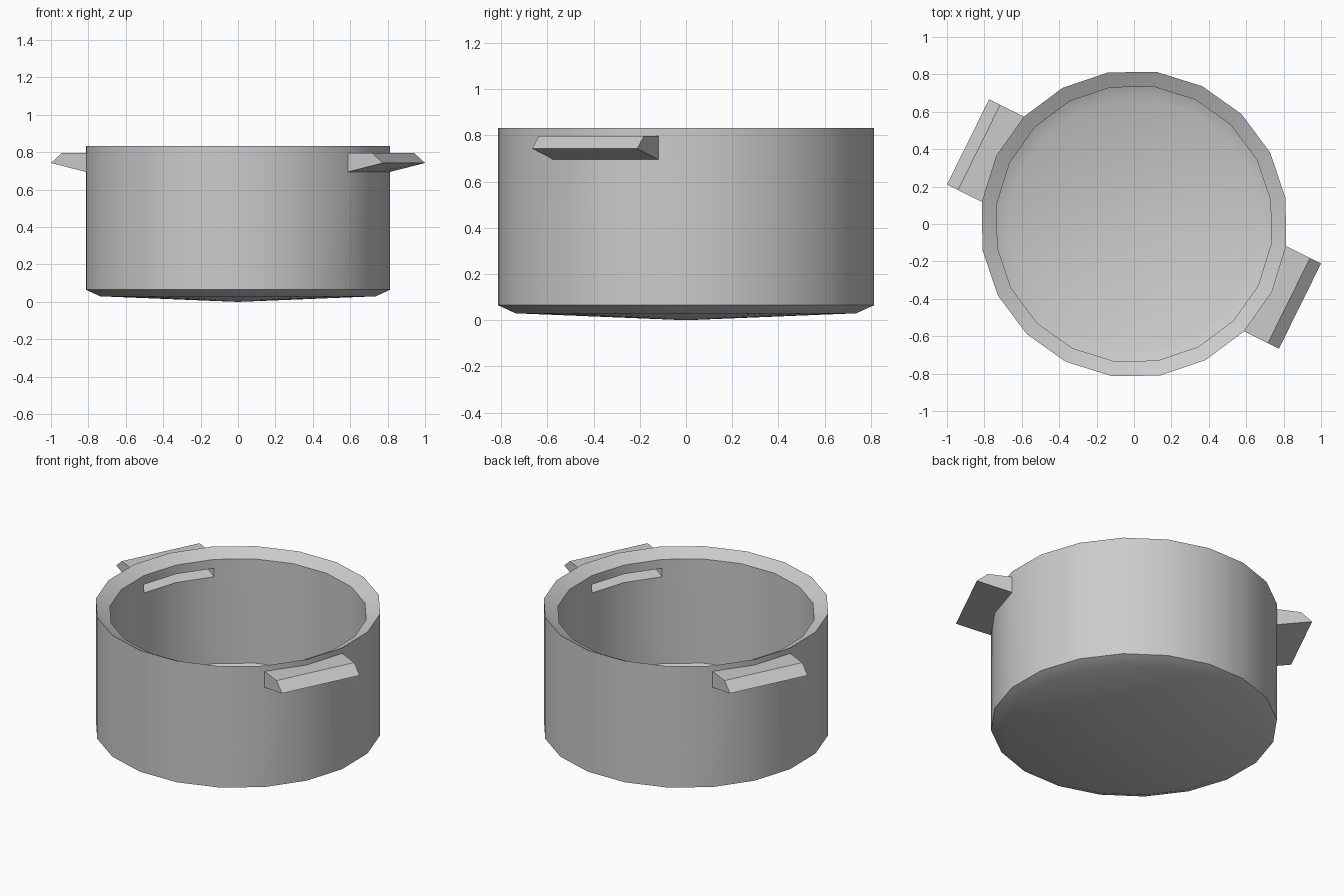
import bpy, bmesh, math

if "Cube" in bpy.data.objects:
    bpy.data.objects.remove(bpy.data.objects["Cube"])

SIDES = 20
TURN = math.radians(-26.3)   # handles sit on this diagonal

# Pot wall profile (radius, height): outside from bottom to rim, then inside down to floor
PROFILE = [(0.745, 0.03), (0.822, 0.065), (0.822, 0.695), (0.822, 0.797), (0.822, 0.833),
           (0.741, 0.79), (0.741, 0.733), (0.741, 0.68), (0.741, 0.13), (0.67, 0.10)]

bm = bmesh.new()


def ring(radius, z):
    return [bm.verts.new((radius * math.cos(2 * math.pi * i / SIDES),
                          radius * math.sin(2 * math.pi * i / SIDES), z))
            for i in range(SIDES)]


def push_out(low, high, mid, tip_low, tip_high):
    """Pull the two wall faces beside column `mid` outwards into a wedge."""
    cols = [(mid + k) % SIDES for k in (-1, 0, 1)]
    side = 1 if mid == 0 else -1
    lo, hi = [low[c] for c in cols], [high[c] for c in cols]
    tl = [bm.verts.new((side * tip_low[0], v.co.y, tip_low[1])) for v in (lo[0], lo[2])]
    th = [bm.verts.new((side * tip_high[0], v.co.y, tip_high[1])) for v in (hi[0], hi[2])]
    bm.faces.new((lo[0], lo[1], lo[2], tl[1], tl[0]))   # underside
    bm.faces.new((hi[2], hi[1], hi[0], th[0], th[1]))   # top
    bm.faces.new((tl[0], tl[1], th[1], th[0]))          # outer edge
    bm.faces.new((lo[0], tl[0], th[0], hi[0]))          # ends
    bm.faces.new((lo[2], hi[2], th[1], tl[1]))


# Pot walls, leaving gaps where handles and their recesses attach
rings = [ring(r, z) for r, z in PROFILE]
mids = (0, SIDES // 2)
gaps = {c % SIDES for m in mids for c in (m - 1, m)}
for row in range(len(rings) - 1):
    a, b = rings[row], rings[row + 1]
    for i in range(SIDES):
        if row in (2, 6) and i in gaps:
            continue
        j = (i + 1) % SIDES
        bm.faces.new((a[i], a[j], b[j], b[i]))

# Shallow cone base and inner floor
for loop, z in ((rings[0], 0.0), (rings[-1], 0.08)):
    centre = bm.verts.new((0, 0, z))
    for i in range(SIDES):
        bm.faces.new((loop[i], loop[(i + 1) % SIDES], centre))

# Handles outside, matching recesses inside
for m in mids:
    push_out(rings[2], rings[3], m, (0.99, 0.743), (0.924, 0.797))
    push_out(rings[7], rings[6], m, (0.90, 0.735), (0.87, 0.757))

bmesh.ops.recalc_face_normals(bm, faces=bm.faces[:])
mesh = bpy.data.meshes.new("cooking_pot")
bm.to_mesh(mesh)
bm.free()
pot = bpy.data.objects.new("cooking_pot", mesh)
bpy.context.collection.objects.link(pot)
pot.rotation_euler.z = TURN

# Smooth round walls, crisp rim and handle edges
bpy.context.view_layer.objects.active = pot
pot.select_set(True)
bpy.ops.object.shade_smooth_by_angle(angle=math.radians(30))
